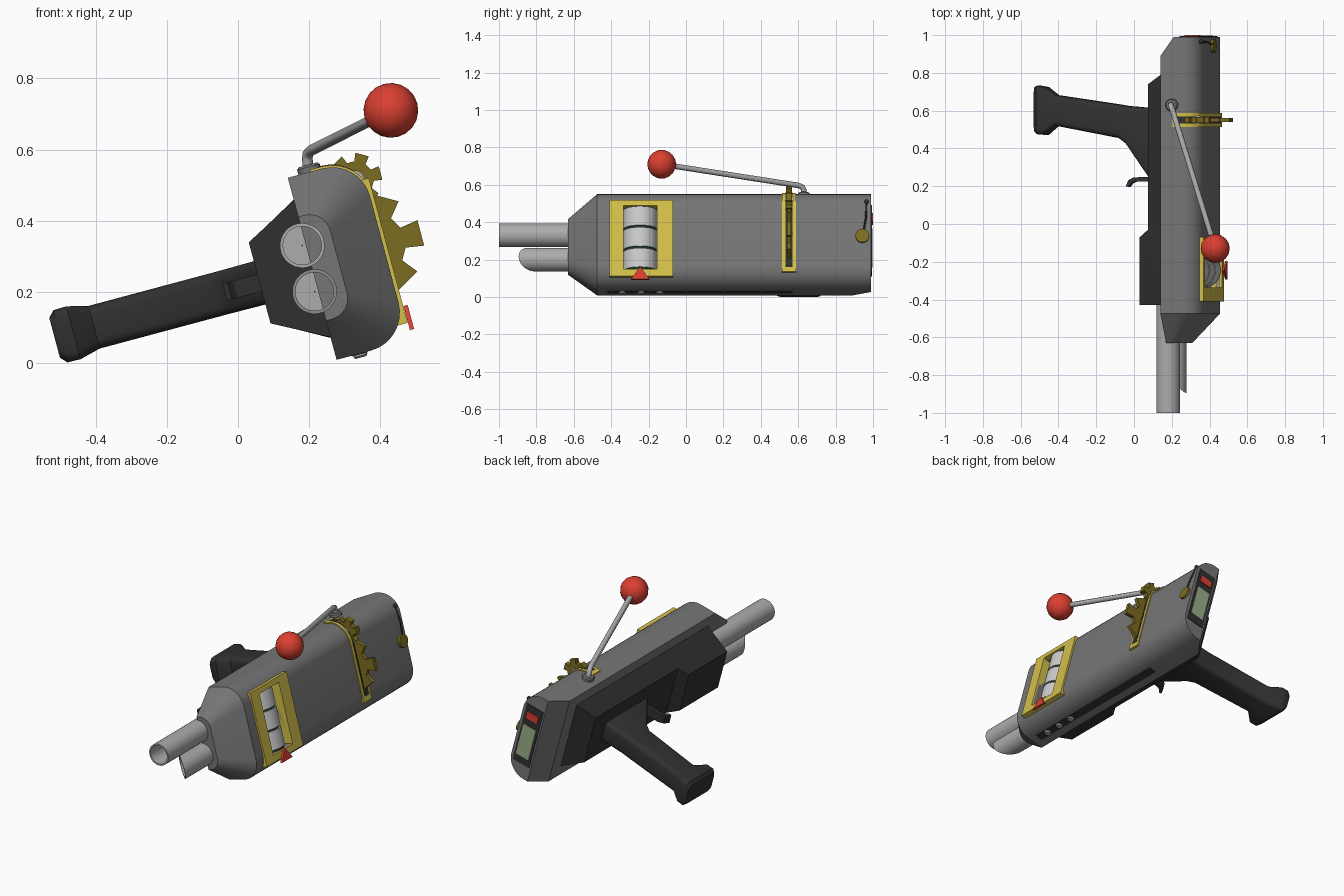
import bpy, bmesh, math
from math import sin, cos, pi
from mathutils import Matrix, Vector

if "Cube" in bpy.data.objects:
    bpy.data.objects.remove(bpy.data.objects["Cube"])

# The gun is rolled 15 degrees about y. Parts are built in a local frame
# (x = away from the grip, y = length, z = across) and then rolled.
ROLL = Matrix.Rotation(math.radians(-15), 4, 'Y')
VC = 0.2015  # mid plane across the gun


def colour(name, r, g, b):
    m = bpy.data.materials.new(name)
    m.diffuse_color = (r, g, b, 1)
    m.use_nodes = True
    m.node_tree.nodes["Principled BSDF"].inputs["Base Color"].default_value = m.diffuse_color
    return m


BODY = colour("body_grey", .18, .18, .18)
DARK = colour("dark_grey", .03, .03, .03)
STEEL = colour("steel", .42, .41, .41)
YELLOW = colour("yellow", .65, .52, .07)
BRASS = colour("brass", .2, .15, .015)
RED = colour("red", .7, .05, .03)
WHITE = colour("white", .7, .7, .7)
GREEN = colour("dark_green", .01, .04, .015)
SCREEN = colour("screen_green", .33, .42, .25)


def finish(name, bm, mat):
    bmesh.ops.recalc_face_normals(bm, faces=bm.faces)
    me = bpy.data.meshes.new(name)
    bm.to_mesh(me)
    bm.free()
    ob = bpy.data.objects.new(name, me)
    ob.matrix_world = ROLL
    if mat:
        me.materials.append(mat)
    bpy.context.collection.objects.link(ob)
    return ob


def loft(name, rings, mat, closed=False):
    """Skin a list of equal-length point rings; cap the ends unless closed."""
    bm = bmesh.new()
    vs = [[bm.verts.new(p) for p in r] for r in rings]
    n = len(vs[0])
    pairs = list(zip(vs, vs[1:])) + ([(vs[-1], vs[0])] if closed else [])
    for a, b in pairs:
        for i in range(n):
            bm.faces.new((a[i], a[(i + 1) % n], b[(i + 1) % n], b[i]))
    if not closed:
        bm.faces.new(vs[0])
        bm.faces.new(vs[-1])
    return finish(name, bm, mat)


def prism_y(name, pts, y0, y1, mat):
    return loft(name, [[(u, y, v) for u, v in pts] for y in (y0, y1)], mat)


def box(name, u0, u1, y0, y1, v0, v1, mat):
    return prism_y(name, [(u0, v0), (u1, v0), (u1, v1), (u0, v1)], y0, y1, mat)


def cyl(name, centre, axis, r, depth, mat, n=24, bevel=0.0):
    """Cylinder with optional chamfered ends, along 'X', 'Y' or 'Z'."""
    h = depth / 2
    prof = [(r - bevel, -h), (r, -h + bevel), (r, h - bevel), (r - bevel, h)] if bevel else [(r, -h), (r, h)]
    c, k = Vector(centre), "XYZ".index(axis)
    rings = []
    for rad, t in prof:
        ring = []
        for i in range(n):
            p = [rad * cos(2 * pi * i / n), rad * sin(2 * pi * i / n)]
            p.insert(k, t)
            ring.append(c + Vector(p))
        rings.append(ring)
    return loft(name, rings, mat)


def ball(name, centre, r, mat, u=16, v=10):
    bm = bmesh.new()
    bmesh.ops.create_uvsphere(bm, u_segments=u, v_segments=v, radius=r, matrix=Matrix.Translation(centre))
    return finish(name, bm, mat)


def rod(name, pts, r, mat):
    cu = bpy.data.curves.new(name, 'CURVE')
    cu.dimensions, cu.bevel_depth, cu.bevel_resolution, cu.use_fill_caps = '3D', r, 2, True
    sp = cu.splines.new('POLY')
    sp.points.add(len(pts) - 1)
    for p, q in zip(sp.points, pts):
        p.co = (*q, 1)
    cu.materials.append(mat)
    ob = bpy.data.objects.new(name, cu)
    bpy.context.collection.objects.link(ob)
    return ob


def arc(cu, cv, r, a0, a1, n=8):
    return [(cu + r * cos(a0 + (a1 - a0) * i / n), cv + r * sin(a0 + (a1 - a0) * i / n)) for i in range(n + 1)]


# Main body: D-shaped section, tapered nose, chamfered tail
def body_ring(y, u0, u1, half, r):
    pts = [(u0, VC - half)] + arc(u1 - r, VC - half + r, r, -pi / 2, 0)
    pts += arc(u1 - r, VC + half - r, r, 0, pi / 2) + [(u0, VC + half)]
    return [(u, y, v) for u, v in pts]


body = loft("body", [body_ring(-.63, .27, .347, .151, .06), body_ring(-.475, .27, .48, .265, .11),
                     body_ring(.89, .27, .48, .265, .11), body_ring(.99, .342, .48, .265, .11)], BODY)

# Counter panel with a window cut through panel and body
panel = box("counter_panel", .43, .49, -.41, -.07, -.015, .407, YELLOW)
cutter = box("window_cutter", .385, .6, -.335, -.155, .024, .376, None)
cutter.hide_render = True
for ob in (body, panel):
    m = ob.modifiers.new("window", 'BOOLEAN')
    m.operation, m.object, m.solver = 'DIFFERENCE', cutter, 'EXACT'
    bpy.context.view_layer.objects.active = ob
    bpy.ops.object.modifier_apply(modifier=m.name)
bpy.data.objects.remove(cutter)

# Counter drums and pointer
cyl("drum_core", (.393, -.245, .2), 'Z', .084, .35, GREEN, 32)
for i in range(3):
    cyl(f"drum_{i + 1}", (.395, -.245, .09 + i * .1155), 'Z', .09, .104, WHITE, 32)
loft("pointer", [[(u, -.295, -.036), (u, -.195, -.036), (u, -.245, .034)] for u in (.491, .503)], RED)

# Dark underside block, deeper at the front
under = []
for y, u0, half in ((-.43, .117, .118), (-.07, .117, .118), (-.03, .17, .146), (.74, .17, .146), (.80, .268, .2)):
    under.append([(.29, y, VC - .21), (u0, y, VC - half), (u0, y, VC + half), (.29, y, VC + .21)])
loft("underside_block", under, DARK)


# Grip: rounded rectangles stacked along the grip
def grip_ring(u, y0, y1, half, r=.028):
    pts = arc(y1 - r, VC + half - r, r, 0, pi / 2, 4) + arc(y0 + r, VC + half - r, r, pi / 2, pi, 4)
    pts += arc(y0 + r, VC - half + r, r, pi, 1.5 * pi, 4) + arc(y1 - r, VC - half + r, r, 1.5 * pi, 2 * pi, 4)
    return [(u, y, v) for y, v in pts]


loft("grip", [grip_ring(*s) for s in ((-.48, .485, .728, .058), (-.463, .475, .732, .076), (-.425, .472, .725, .077),
                                      (-.365, .52, .682, .062), (-.02, .455, .632, .062), (.02, .425, .625, .062),
                                      (.2, .17, .61, .064))], DARK)

# Trigger
hook = [(.19, .25), (.06, .247), (.03, .232), (.015, .2), (.03, .197), (.045, .217), (.07, .226), (.19, .226)]
loft("trigger", [[(u, y, v) for u, y in hook] for v in (VC - .025, VC + .025)], DARK)


# Barrels: hollow tubes, the lower one cut at a slant
def barrel(name, v0, tip, slope):
    rings = []
    for r, y in ((.063, -.35), (.063, tip), (.054, tip), (.054, -.6), (.001, -.6), (.001, -.35)):
        ring = []
        for i in range(32):
            du, dv = r * cos(2 * pi * i / 32), r * sin(2 * pi * i / 32)
            ring.append((.26 + du, y - (slope * du if y == tip else 0), v0 + dv))
        rings.append(ring)
    loft(name, rings, STEEL, closed=True)


barrel("upper_barrel", .272, -1.0, 0)
barrel("lower_barrel", .138, -.83, 1.03)


# Gear strip wrapped over the shoulder
def ribbon(name, off, y0, y1, u_end, v_end, mat):
    a = [(.48 + off, v_end)] + arc(.37, .3565, .11 + off, 0, pi / 2) + [(u_end, .4665 + off)]
    b = [(.465, v_end)] + arc(.37, .3565, .095, 0, pi / 2) + [(u_end, .4515)]
    prism_y(name, a + b[::-1], y0, y1, mat)


ribbon("gear_strip", .006, .513, .587, .335, .01, YELLOW)
ribbon("gear_slot", .008, .532, .57, .36, .04, DARK)


# Gears and their axles
def gear(name, u, v, root, tip, teeth, y0, y1):
    pts = []
    for k in range(teeth):
        a = 2 * pi * k / teeth
        for r, d in ((root, -.32), (tip, -.26), (tip, .26), (root, .32)):
            pts.append((u + r * cos(a + d), v + r * sin(a + d)))
    prism_y(name, pts, y0, y1, BRASS)


gear("large_gear", .452, .22, .092, .144, 6, .54, .562)
gear("small_gear", .452, .412, .052, .076, 6, .535, .567)
cyl("large_axle", (.452, .551, .22), 'Y', .035, .04, BRASS)
cyl("small_axle", (.452, .551, .412), 'Y', .026, .045, STEEL)

# Lever with a red knob
cyl("lever_collar", (.334, .63, .472), 'Z', .033, .03, BODY, 24, .006)
rod("lever_rod", [(.2, .63, .53), (.195, .63, .572), (.196, .622, .588), (.205, .6, .597), (.43, -.13, .71)], .015, STEEL)
ball("lever_knob", ROLL.inverted() @ Vector((.43, -.13, .71)), .077, RED)

# Lower side strip with three studs
box("side_strip", .315, .36, -.42, .57, -.0655, -.05, DARK)
for i in range(3):
    cyl(f"stud_{i + 1}", (.338, -.34 + i * .1, -.064), 'Z', .02, .022, STEEL, 16, .005)

# Tail display with screen and light
box("tail_panel", .352, .462, .98, .994, .02, .385, DARK)
box("tail_screen", .366, .45, .99, .997, .065, .26, SCREEN)
box("tail_light", .37, .446, .99, 1.0, .3, .345, RED)

# Hanging tag near the tail
tag = rod("tag_cord", [(.472, .965, .4), (.489, .962, .31), (.491, .95, .235)], .005, DARK)
tag.matrix_world = ROLL
ball("tag_hook", (.474, .965, .4), .012, DARK, 12, 8)
cyl("tag", (.491, .943, .207), 'X', .037, .014, BRASS, 20)

# Smooth shading with sharp edges kept
bpy.ops.object.select_all(action='DESELECT')
for ob in bpy.context.scene.objects:
    if ob.type == 'MESH':
        ob.select_set(True)
        bpy.context.view_layer.objects.active = ob
bpy.ops.object.shade_smooth_by_angle(angle=math.radians(30))
